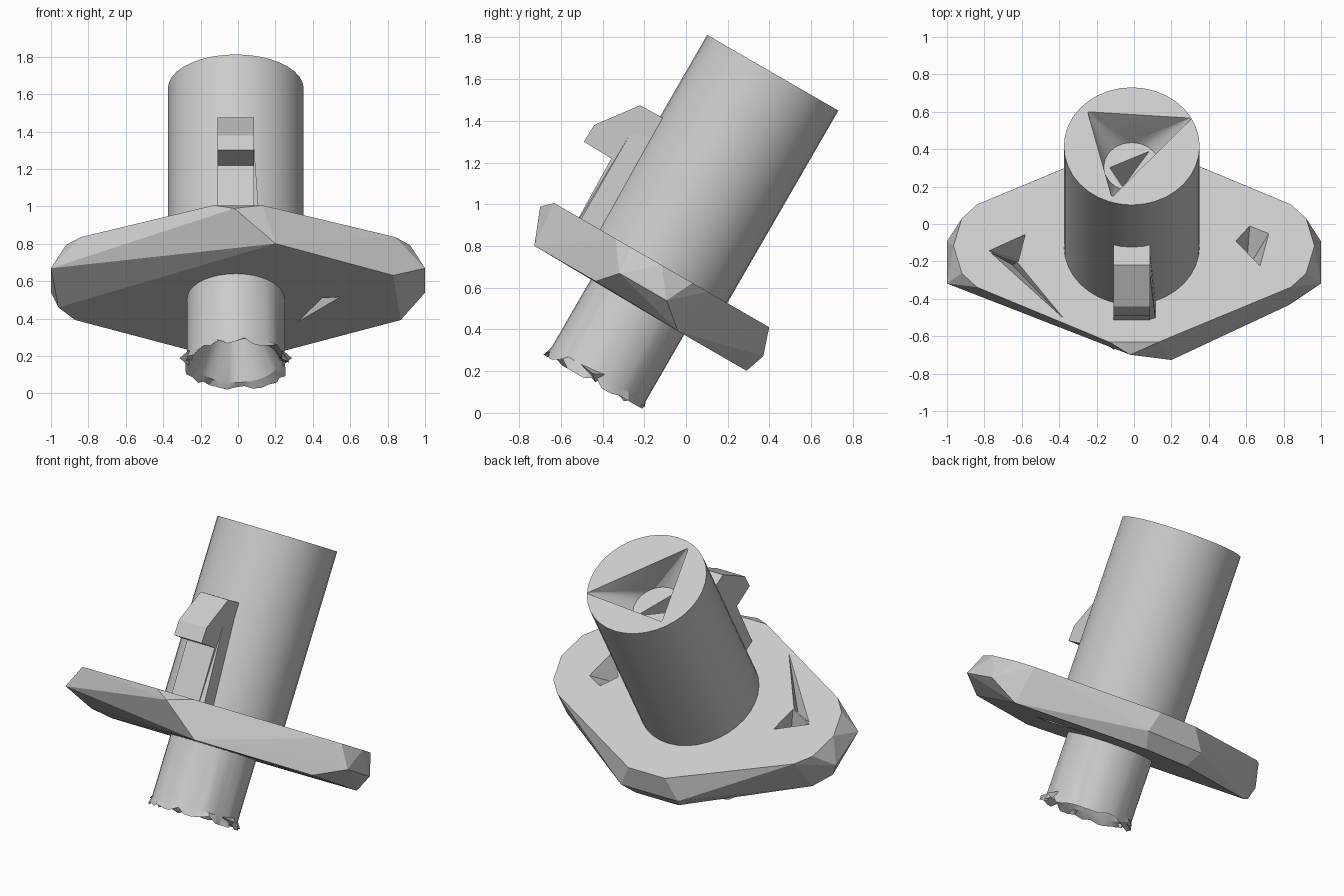
import bpy, bmesh, random
from math import cos, sin, pi, radians
from mathutils import Matrix

random.seed(4)
if "Cube" in bpy.data.objects:
    bpy.data.objects.remove(bpy.data.objects["Cube"])

# One grey plastic for the whole fitting
grey = bpy.data.materials.new("grey plastic")
grey.use_nodes = True
colour = (0.6, 0.6, 0.6, 1)
grey.diffuse_color = colour
grey.node_tree.nodes["Principled BSDF"].inputs["Base Color"].default_value = colour

TILT = Matrix.Rotation(radians(-30), 4, "X")  # the whole fitting leans back
CX, CY = -0.012, -0.455                       # axis of both tubes


def finish(name, bm):
    bmesh.ops.recalc_face_normals(bm, faces=bm.faces)
    mesh = bpy.data.meshes.new(name)
    bm.to_mesh(mesh)
    bm.free()
    mesh.transform(TILT)
    mesh.materials.append(grey)
    ob = bpy.data.objects.new(name, mesh)
    bpy.context.collection.objects.link(ob)
    return ob


def hull(name, points):
    bm = bmesh.new()
    for p in points:
        bm.verts.new(p)
    res = bmesh.ops.convex_hull(bm, input=bm.verts)
    loose = [v for v in bm.verts if not v.link_faces]
    bmesh.ops.delete(bm, geom=loose, context="VERTS")
    bmesh.ops.dissolve_limit(bm, angle_limit=0.01, verts=bm.verts, edges=bm.edges)
    return finish(name, bm)


def ring(r, z, n=36):
    return [(CX + r * cos(2 * pi * i / n), CY + r * sin(2 * pi * i / n), z) for i in range(n)]


def loft(name, rings):
    bm = bmesh.new()
    rows = [[bm.verts.new(p) for p in pts] for pts in rings]
    n = len(rows[0])
    for a, b in zip(rows, rows[1:]):
        for i in range(n):
            j = (i + 1) % n
            bm.faces.new((a[i], a[j], b[j], b[i]))
    bm.faces.new(rows[0])
    bm.faces.new(rows[-1])
    return finish(name, bm)


def activate(ob):
    bpy.ops.object.select_all(action="DESELECT")
    ob.select_set(True)
    bpy.context.view_layer.objects.active = ob


def cut(ob, cutter):
    mod = ob.modifiers.new("cut", "BOOLEAN")
    mod.operation = "DIFFERENCE"
    mod.solver = "EXACT"
    mod.object = cutter
    activate(ob)
    bpy.ops.object.modifier_apply(modifier=mod.name)
    bpy.data.objects.remove(cutter)


def smooth(ob):
    activate(ob)
    bpy.ops.object.shade_smooth_by_angle(angle=radians(25))


def level(outline, z):
    return [(x, y, z) for x, y in outline]


# Flange: rounded diamond plate, widest at mid height, one lower corner cut away
quarter = [(0.13, 0.595), (0.84, 0.255), (0.92, 0.17), (0.965, 0.0)]
top_edge = [(sx * x, CY + sy * y) for x, y in quarter for sx in (1, -1) for sy in (1, -1)]
points = level(top_edge, 0.555)
for side in (1, -1):
    points += level([(side, -0.61), (side, -0.35), (side * 0.2, 0.185)], 0.42)
    points += level([(side * 0.15, 0.15), (side * 0.87, -0.23)], 0.32)
points += [(-0.02, -1.10, 0.507), (0.2, -1.03, 0.33), (0.83, -0.69, 0.33),
           (-0.5, -0.43, 0.325), (-0.96, -0.33, 0.34)]
flange = hull("flange", points)

# Angular screw holes, with a thin groove running off one of them
right_hole = [(0.54, -0.42), (0.62, -0.32), (0.73, -0.37), (0.68, -0.585)]
left_hole = [(-0.79, -0.49), (-0.58, -0.38), (-0.62, -0.56)]
groove = [(-0.79, -0.49), (-0.62, -0.56), (-0.32, -0.98)]
cut(flange, hull("hole_cutter", level(right_hole, 0.57) + [(0.6, -0.5, 0.36)]))
cut(flange, hull("hole_cutter", level(left_hole, 0.57) + [(-0.6, -0.44, 0.36)]))
cut(flange, hull("groove_cutter", level(groove, 0.57) + [(-0.65, -0.53, 0.48)]))
slot = [(0.25, -0.11), (0.45, -0.49), (0.6, -0.51)]
cut(flange, hull("slot_cutter", level(slot, 0.28) + [(0.45, -0.4, 0.4)]))

# Main tube with a three-cornered mouth, an inner ledge and a narrow bore
tube = loft("main_tube", [ring(0.363, 0.5), ring(0.363, 1.62)])
mouth = [(-0.25, -0.24), (0.31, -0.28), (-0.12, -0.77)]
cut(tube, hull("mouth_cutter", level(mouth, 1.63) + ring(0.15, 1.4, 20)))
bore = [(-0.13, -0.46), (0.08, -0.36), (-0.06, -0.58)]
cut(tube, hull("bore_cutter", level(bore, 1.45) + level(bore, 1.0)))
smooth(tube)

# Outlet tube with a ragged, slightly flared end and a tapering cavity
ragged = []
for x, y, z in ring(1, -0.1):
    r = random.uniform(0.255, 0.282) + 0.02 * abs(x - CX) * random.random()
    ragged.append((CX + r * (x - CX), CY + r * (y - CY), z + random.choice((0, 0, 0.012, 0.03))))
outlet = loft("outlet_tube", [ring(0.26, 0.45), ring(0.26, -0.05), ragged,
                              ring(0.235, -0.06), ring(0.09, 0.25)])
smooth(outlet)

# Burrs left on the two sides of the outlet rim
for side in (1, -1):
    x = CX + side * 0.25
    hull("rim_burr", [(x, -0.42, -0.03), (x, -0.55, -0.05), (x, -0.45, -0.09),
                      (x + side * 0.05, -0.48, -0.06)])

# Latch: upright stem with a hooked head on the front of the tube
profile = [(-0.75, 0.5), (-0.912, 0.5), (-0.92, 0.877), (-1.074, 0.881),
           (-1.071, 0.975), (-0.928, 1.167), (-0.75, 1.17)]
latch = loft("latch", [[(x, y, z) for y, z in profile] for x in (-0.11, 0.085)])

# Sloping gusset beside the latch stem
hull("latch_gusset", [(0.08, -0.91, 0.54), (0.115, -0.9, 0.54), (0.115, -0.75, 0.54),
                      (0.08, -0.78, 1.16), (0.08, -0.9, 1.1), (0.08, -0.75, 0.54)])
